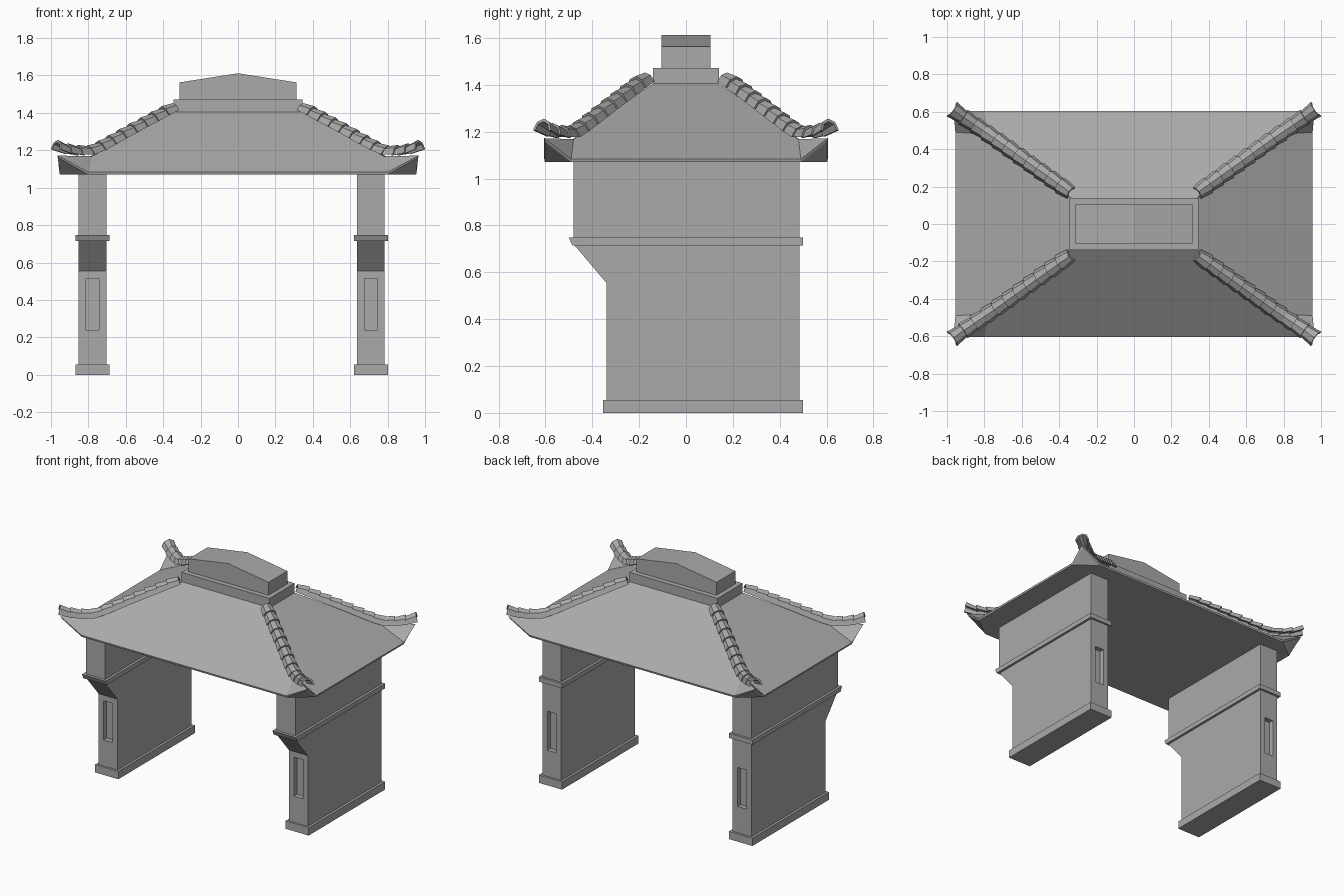
import bpy
import bmesh
import math
from mathutils import Vector

cube = bpy.data.objects.get("Cube")
if cube:
    bpy.data.objects.remove(cube, do_unlink=True)

GREY = (0.4, 0.4, 0.4, 1.0)
stone = bpy.data.materials.new("stone_grey")
stone.use_nodes = True
stone.diffuse_color = GREY
stone.node_tree.nodes["Principled BSDF"].inputs["Base Color"].default_value = GREY


def finish(name, bm):
    """Turn a bmesh into a named object with the stone material."""
    bmesh.ops.recalc_face_normals(bm, faces=bm.faces)
    mesh = bpy.data.meshes.new(name)
    bm.to_mesh(mesh)
    bm.free()
    mesh.materials.append(stone)
    obj = bpy.data.objects.new(name, mesh)
    bpy.context.scene.collection.objects.link(obj)
    return obj


def prism(name, profile, offset):
    """Extrude a closed 3D outline along an offset."""
    bm = bmesh.new()
    face = bm.faces.new([bm.verts.new(p) for p in profile])
    new = bmesh.ops.extrude_face_region(bm, geom=[face])["geom"]
    bmesh.ops.translate(bm, vec=offset, verts=[v for v in new if isinstance(v, bmesh.types.BMVert)])
    return finish(name, bm)


def box(name, x, y, z):
    outline = [(x[0], y[0], z[0]), (x[1], y[0], z[0]), (x[1], y[1], z[0]), (x[0], y[1], z[0])]
    return prism(name, outline, (0, 0, z[1] - z[0]))


def cut(obj, cutter):
    """Subtract a helper from a part and discard the helper."""
    cutter.hide_render = True
    mod = obj.modifiers.new("niche", "BOOLEAN")
    mod.operation = "DIFFERENCE"
    mod.solver = "EXACT"
    mod.object = cutter
    bpy.context.view_layer.objects.active = obj
    bpy.ops.object.modifier_apply(modifier=mod.name)
    bpy.data.objects.remove(cutter, do_unlink=True)


# Side walls with an overhanging upper front, plinth, band and niches
WALL = [(-0.34, 0.02), (0.485, 0.02), (0.485, 1.075), (-0.48, 1.075),
        (-0.48, 0.72), (-0.34, 0.555)]
for side, cx in (("right", -0.778), ("left", 0.71)):
    wall = prism(side + "_wall", [(cx - 0.074, y, z) for y, z in WALL], (0.148, 0, 0))
    for y in (-0.34, 0.485):
        cut(wall, box("niche_cutter", (cx - 0.035, cx + 0.035), (y - 0.035, y + 0.035), (0.24, 0.515)))
    span = (cx - 0.091, cx + 0.091)
    box(side + "_plinth", span, (-0.355, 0.5), (0, 0.055))
    band = [(-0.485, 0.715), (0.5, 0.715), (0.5, 0.748), (-0.5, 0.748)]
    prism(side + "_band", [(span[0], y, z) for y, z in band], (0.182, 0, 0))


# Hipped roof with upturned corners: one quarter mirrored to all four
def build_roof():
    bm = bmesh.new()
    for sx in (1, -1):
        for sy in (1, -1):
            def v(x, y, z):
                return bm.verts.new((x * sx, y * sy, z))
            top, hip = (0.31, 0.12, 1.42), (0.78, 0.48, 1.168)
            tip, low_tip = (0.965, 0.605, 1.172), (0.955, 0.602, 1.158)
            front, side = (0.80, 0.605, 1.083), (0.955, 0.49, 1.083)
            low_front, low_side = (0.80, 0.602, 1.07), (0.952, 0.49, 1.07)

            def on_x(p):
                return (0, p[1], p[2])

            def on_y(p):
                return (p[0], 0, p[2])

            faces = [
                (on_x(top), top, hip, front, on_x(front)),
                (on_y(top), top, hip, side, on_y(side)),
                (hip, front, tip), (hip, side, tip),
                (on_x(front), front, low_front, on_x(low_front)),
                (on_y(side), side, low_side, on_y(low_side)),
                (front, tip, low_tip, low_front), (side, tip, low_tip, low_side),
                (low_front, low_tip, low_side),
                ((0, 0, 1.07), on_x(low_front), low_front, low_side, on_y(low_side)),
                ((0, 0, 1.42), on_x(top), top, on_y(top)),
            ]
            for f in faces:
                bm.faces.new([v(*p) for p in f])
    bmesh.ops.remove_doubles(bm, verts=bm.verts, dist=0.0005)
    # Merge the coplanar quarters into whole faces
    bmesh.ops.dissolve_limit(bm, angle_limit=0.01, verts=bm.verts, edges=bm.edges)
    finish("hipped_roof", bm)


build_roof()

# Ridge collar and gabled cap
box("ridge_collar", (-0.345, 0.345), (-0.14, 0.14), (1.405, 1.472))
CAP = [(-0.312, 1.46), (0.312, 1.46), (0.312, 1.563), (0, 1.612), (-0.312, 1.563)]
prism("ridge_cap", [(x, -0.105, z) for x, z in CAP], (0, 0.21, 0))

# Overlapping arched tiles running down each hip
PATH = [Vector(p) for p in ((0.335, 0.165, 1.415), (0.56, 0.325, 1.295), (0.72, 0.44, 1.205),
                            (0.80, 0.495, 1.17), (0.89, 0.555, 1.175), (0.975, 0.615, 1.202))]
TILES = 11


def along(t):
    """Point at a fraction of the path length."""
    lengths = [(b - a).length for a, b in zip(PATH, PATH[1:])]
    d = t * sum(lengths)
    for a, b, length in zip(PATH, PATH[1:], lengths):
        if d <= length:
            return a.lerp(b, d / length)
        d -= length
    return PATH[-1]


def arch(bm, centre, across, up, radius):
    """Ring of an arched shell: outer arc, then inner arc back."""
    ring = []
    for r, order in ((radius, range(5)), (radius - 0.012, range(4, -1, -1))):
        for i in order:
            a = math.pi * i / 4
            ring.append(bm.verts.new(centre + across * r * math.cos(a) + up * r * 1.1 * math.sin(a)))
    return ring


def hip_tiles(name, sx, sy):
    bm = bmesh.new()
    for i in range(TILES):
        a, b = along(max(0, i - 0.2) / TILES), along((i + 1) / TILES)
        heading = (b - a).normalized()
        across = heading.cross(Vector((0, 0, 1))).normalized()
        up = across.cross(heading)
        upper = arch(bm, a, across, up, 0.037)
        lower = arch(bm, b + up * 0.004, across, up, 0.047)
        n = len(upper)
        for j in range(n):
            k = (j + 1) % n
            bm.faces.new((upper[j], upper[k], lower[k], lower[j]))
        for ring in (upper, lower):
            for j in range(4):
                bm.faces.new((ring[j], ring[j + 1], ring[n - 2 - j], ring[n - 1 - j]))
    bmesh.ops.scale(bm, vec=(sx, sy, 1), verts=bm.verts)
    finish(name, bm)


for sx, side in ((1, "left"), (-1, "right")):
    for sy, end in ((-1, "front"), (1, "back")):
        hip_tiles(f"{end}_{side}_hip_tiles", sx, sy)
